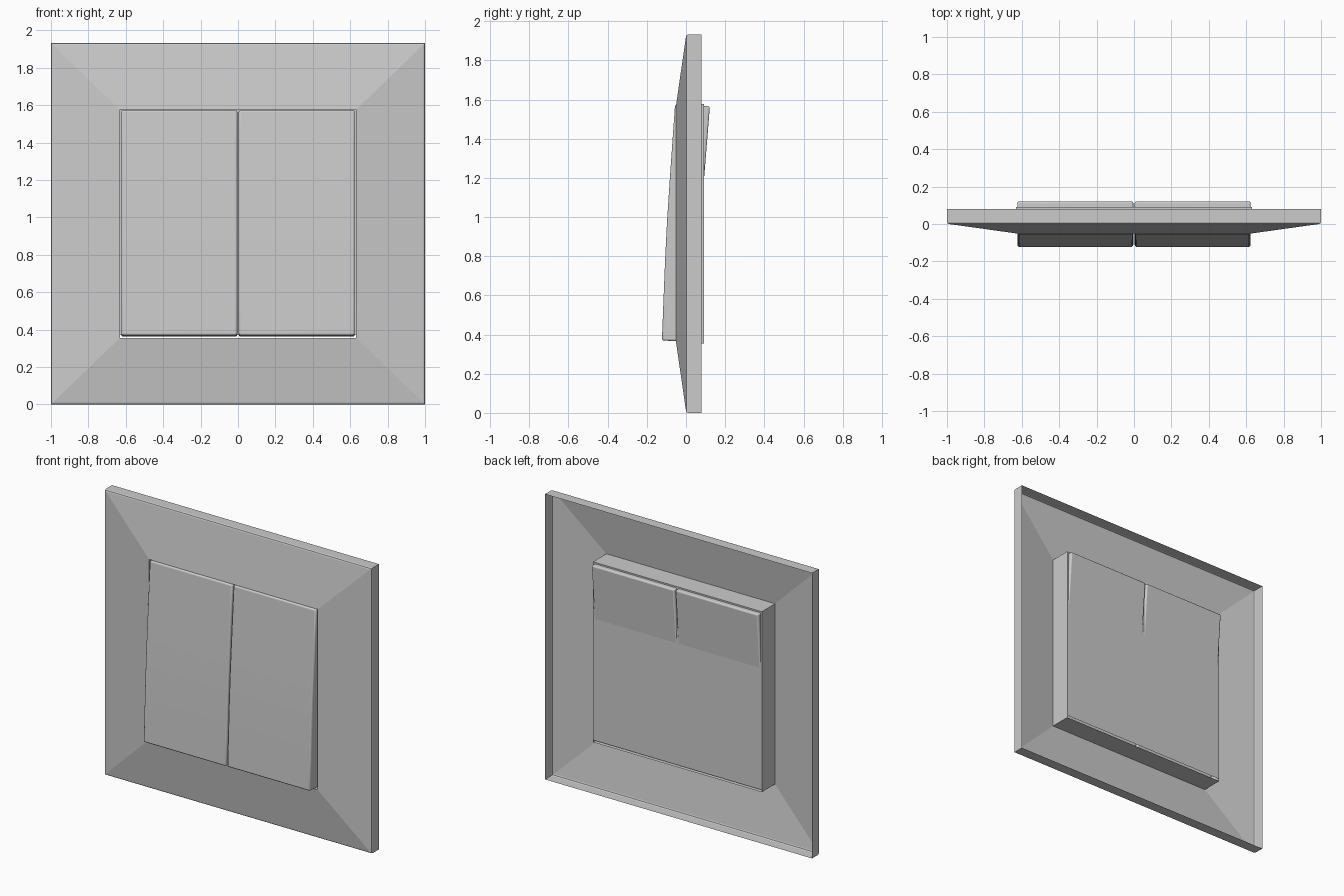
import bpy, bmesh

if "Cube" in bpy.data.objects:
    bpy.data.objects.remove(bpy.data.objects["Cube"])

CX = 0.966  # height of the plate centre


def make_object(name, bm):
    bmesh.ops.recalc_face_normals(bm, faces=bm.faces[:])
    mesh = bpy.data.meshes.new(name)
    bm.to_mesh(mesh)
    bm.free()
    obj = bpy.data.objects.new(name, mesh)
    bpy.context.collection.objects.link(obj)
    return obj


def sheet(name, rings):
    """Skin rectangular rings given as (half width, half height, y)."""
    bm = bmesh.new()
    loops = [[bm.verts.new((sx * w, y, CX + sz * h))
              for sx, sz in ((-1, -1), (1, -1), (1, 1), (-1, 1))]
             for w, h, y in rings]
    for a, b in zip(loops, loops[1:]):
        for i in range(4):
            j = (i + 1) % 4
            bm.faces.new((a[i], a[j], b[j], b[i]))
    return make_object(name, bm)


# Thin hollow surround: rim, small edge bevel, sloped face, inner collar
sheet("surround_frame", [
    (1.0, 0.966, 0.08),
    (1.0, 0.966, 0.012),
    (0.997, 0.963, 0.003),
    (0.99, 0.956, 0.0),
    (0.632, 0.611, -0.05),
    (0.632, 0.611, 0.092),
])

# Back plate closing the collar, with a narrow slit along the bottom
bm = bmesh.new()
bm.faces.new([bm.verts.new(p) for p in (
    (-0.632, 0.092, 0.37), (-0.632, 0.092, 1.577),
    (0.632, 0.092, 1.577), (0.632, 0.092, 0.37))])
make_object("back_plate", bm)

# Tilted rocker side profile (y, z): bowed front, back poking through the plate
rocker_profile = [
    (-0.056, 1.574), (-0.070, 1.375), (-0.084, 1.175), (-0.097, 0.975),
    (-0.107, 0.775), (-0.115, 0.575), (-0.123, 0.37),
    (0.025, 0.362), (0.122, 1.566),
]


def rocker(name, x0, x1):
    bm = bmesh.new()
    face = bm.faces.new([bm.verts.new((x0, y, z)) for y, z in rocker_profile])
    ext = bmesh.ops.extrude_face_region(bm, geom=[face])
    moved = [g for g in ext["geom"] if isinstance(g, bmesh.types.BMVert)]
    bmesh.ops.translate(bm, verts=moved, vec=(x1 - x0, 0, 0))
    obj = make_object(name, bm)
    bevel = obj.modifiers.new("rounded_edges", "BEVEL")
    bevel.width = 0.01
    bevel.segments = 3
    bevel.limit_method = "ANGLE"
    bpy.ops.object.select_all(action="DESELECT")
    obj.select_set(True)
    bpy.context.view_layer.objects.active = obj
    bpy.ops.object.shade_smooth_by_angle(angle=0.7)


# Two rocker buttons side by side
rocker("rocker_left", -0.624, -0.004)
rocker("rocker_right", 0.004, 0.624)
